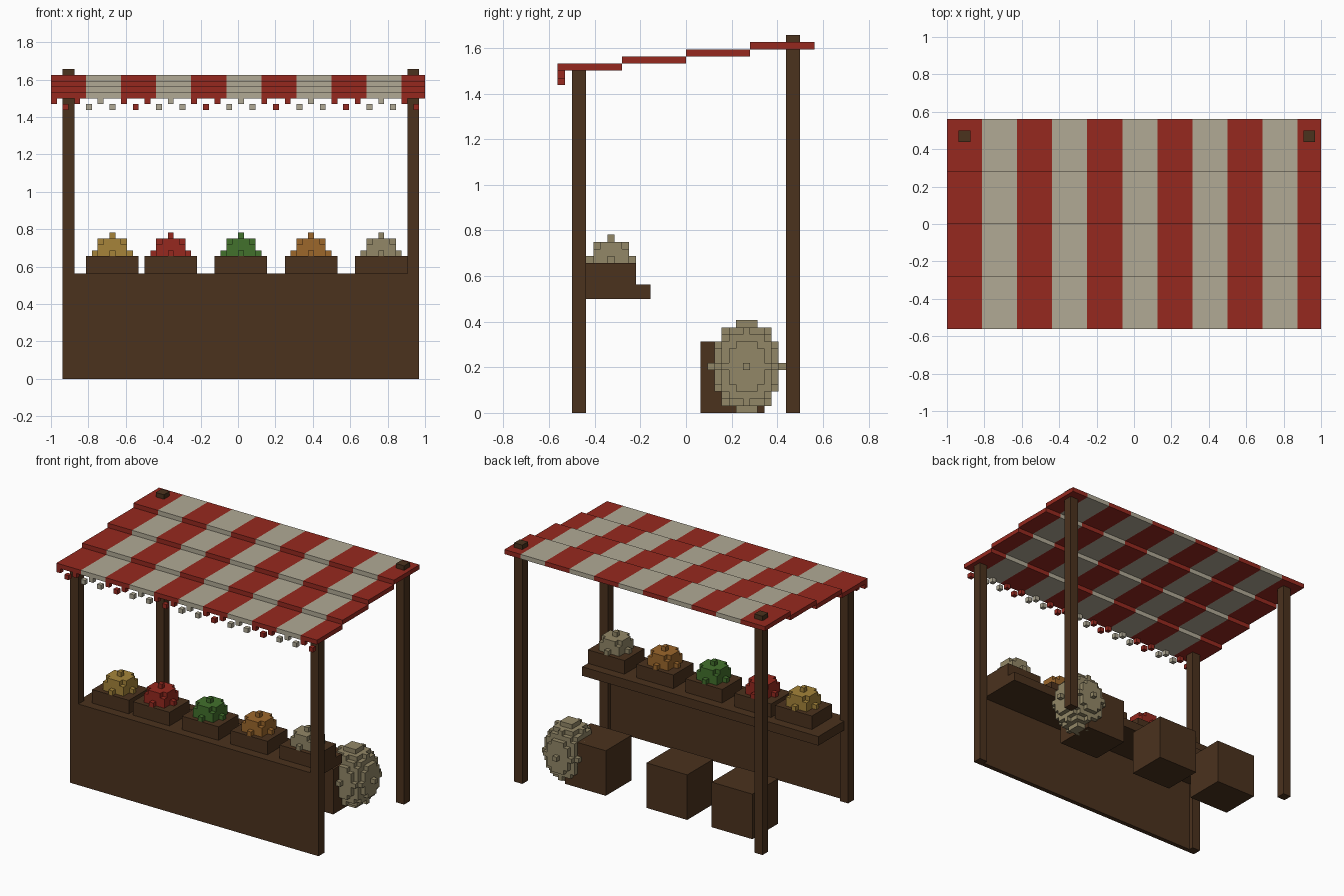
import bpy, bmesh
from mathutils import Vector

cube = bpy.data.objects.get("Cube")
if cube:
    bpy.data.objects.remove(cube, do_unlink=True)

U = 1 / 32                             # edge of one block
ORIGIN = Vector((-1, -18 * U, 0))      # corner of the block grid


def material(name, r, g, b):
    mat = bpy.data.materials.new(name)
    mat.use_nodes = True
    colour = [(c / 255) ** 2.2 for c in (r, g, b)] + [1]
    mat.diffuse_color = colour
    mat.node_tree.nodes["Principled BSDF"].inputs["Base Color"].default_value = colour
    return mat


WOOD = material("dark wood", 76, 53, 35)
RED = material("canvas red", 149, 45, 36)
CREAM = material("canvas cream", 175, 168, 148)
GOLD = material("gold produce", 164, 131, 60)
GREEN = material("green produce", 68, 112, 48)
ORANGE = material("orange produce", 155, 103, 47)
TAN = material("tan sackcloth", 145, 134, 103)


def finish(name, bm, mats):
    mesh = bpy.data.meshes.new(name)
    bm.to_mesh(mesh)
    bm.free()
    for mat in mats:
        mesh.materials.append(mat)
    obj = bpy.data.objects.new(name, mesh)
    bpy.context.collection.objects.link(obj)
    return obj


def add_box(bm, x, y, z, slot=0):
    """Add a box; x, y and z are (low, high) in blocks."""
    low, high = Vector((x[0], y[0], z[0])), Vector((x[1], y[1], z[1]))
    made = bmesh.ops.create_cube(bm, size=1)["verts"]
    for v in made:
        v.co = ORIGIN + U * ((low + high) / 2 + v.co * (high - low))
    for face in {f for v in made for f in v.link_faces}:
        face.material_index = slot


def box(name, x, y, z, mat=WOOD):
    bm = bmesh.new()
    add_box(bm, x, y, z)
    return finish(name, bm, [mat])


def block_ellipsoid(name, centre, rxy, rz, bottom, mat):
    """Blocky ellipsoid around a centre block, keeping only exposed faces."""
    n = int(max(rxy, rz)) + 1
    span = range(-n, n + 1)
    cells = {(i, j, k) for i in span for j in span for k in span
             if k >= bottom and (i * i + j * j) / rxy ** 2 + (k / rz) ** 2 <= 1.0001}
    bm = bmesh.new()
    for cell in cells:
        middle = Vector(cell) + Vector(centre) + Vector((.5, .5, .5))
        for axis in range(3):
            for sign in (-1, 1):
                step = Vector((0, 0, 0))
                step[axis] = sign
                if tuple(int(a + b) for a, b in zip(cell, step)) in cells:
                    continue
                side = Vector((0, 0, 0))
                side[(axis + 1) % 3] = 1
                up = step.cross(side)
                corners = [middle + (step + a * side + b * up) / 2
                           for a, b in ((-1, -1), (1, -1), (1, 1), (-1, 1))]
                bm.faces.new([bm.verts.new(ORIGIN + U * c) for c in corners])
    bmesh.ops.remove_doubles(bm, verts=bm.verts, dist=U / 100)
    return finish(name, bm, [mat])


# Posts: the back pair is taller and pokes through the canopy
for side, x in (("right", 2), ("left", 61)):
    box(f"front_post_{side}", (x, x + 2), (2, 4), (0, 48))
    box(f"back_post_{side}", (x, x + 2), (32, 34), (0, 53))

# Counter
box("counter_front_panel", (2, 63), (2, 3), (0, 18))
box("counter_top", (3, 61), (3, 13), (16, 18))

# Produce trays with rounded heaps
heaps = (("gold", 6, GOLD), ("red", 16, RED), ("green", 28, GREEN),
         ("orange", 40, ORANGE), ("tan", 52, TAN))
for label, x, mat in heaps:
    box(f"tray_{label}", (x, x + 9), (4, 11), (18, 21))
    block_ellipsoid(f"heap_{label}", (x + 4, 7, 21), 3, 3, 0, mat)

# Stock behind the counter
for number, x in enumerate((8, 24, 44), 1):
    box(f"storage_crate_{number}", (x, x + 10), (20, 29), (0, 10))
block_ellipsoid("sack", (54, 26, 6), 5, 6.4, -6, TAN)

# Stepped canopy in alternating stripes
for step in range(4):
    bm = bmesh.new()
    for stripe in range(11):
        add_box(bm, (stripe * 6, min(stripe * 6 + 6, 64)),
                (step * 9, step * 9 + 9), (48 + step, 49 + step), stripe % 2)
    finish(f"canopy_step_{step + 1}", bm, [RED, CREAM])

# Fringe of staggered blocks below the front edge
bm = bmesh.new()
for x in range(0, 64, 2):
    z = 47 if x % 4 == 0 else 46
    add_box(bm, (x, x + 1), (0, 1), (z, z + 1), x // 6 % 2)
finish("canopy_fringe", bm, [RED, CREAM])
